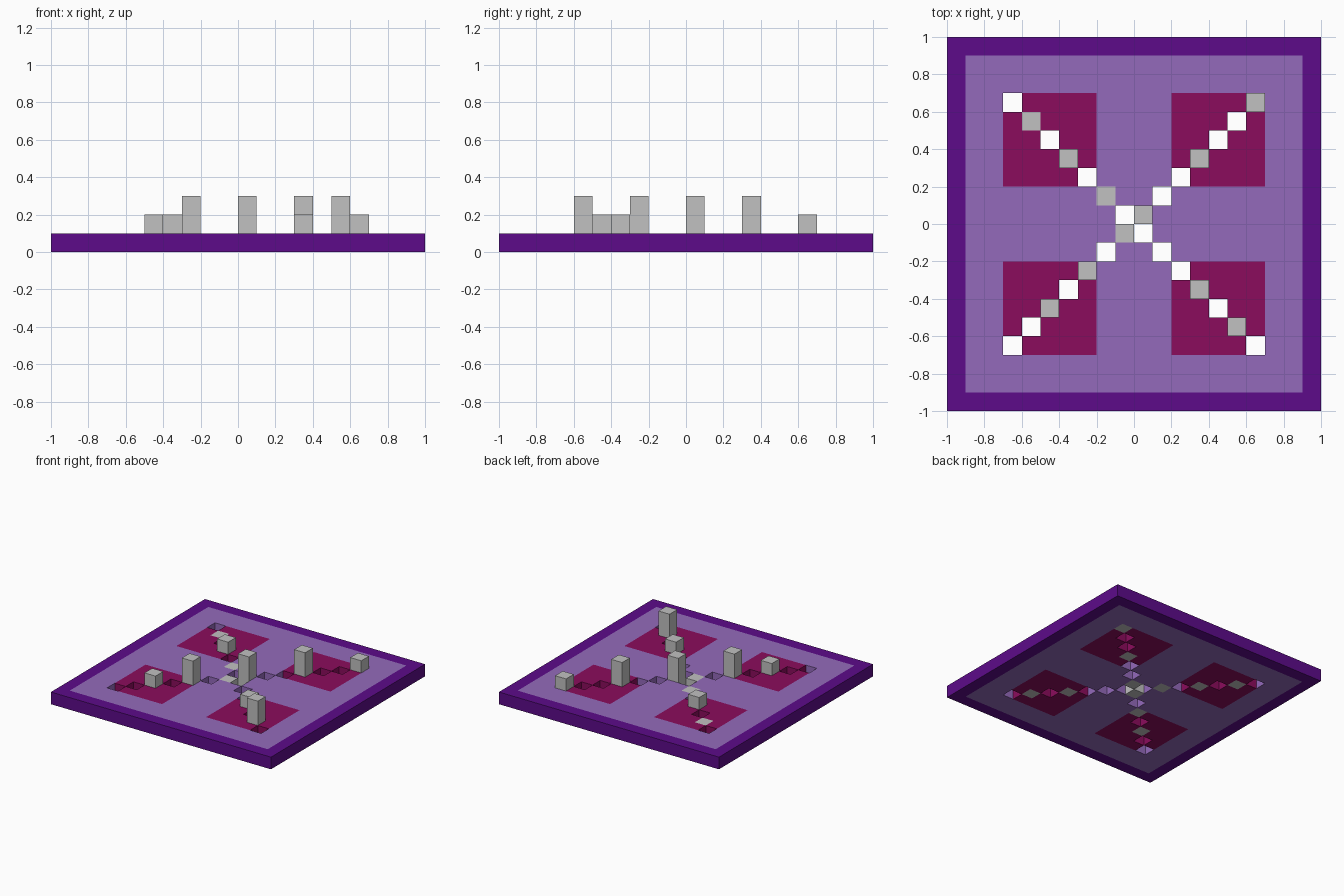
import bpy, bmesh
from mathutils import Vector

if "Cube" in bpy.data.objects:
    bpy.data.objects.remove(bpy.data.objects["Cube"])

U = 0.1   # size of one block
N = 10    # half the board width in blocks


def material(name, rgb):
    lin = [((c / 255 + 0.055) / 1.055) ** 2.4 if c > 10 else c / 255 / 12.92 for c in rgb]
    m = bpy.data.materials.new(name)
    m.diffuse_color = (*lin, 1)
    m.use_nodes = True
    m.node_tree.nodes["Principled BSDF"].inputs["Base Color"].default_value = m.diffuse_color
    return m


purple = material("deep purple", (93, 11, 138))
lilac = material("lilac", (148, 106, 187))
crimson = material("crimson", (139, 12, 93))
grey = material("light grey", (193, 193, 193))

# pillars standing on the diagonals: cell -> height in blocks
pillars = {(-6, 5): 1, (-4, 3): 2, (-2, 1): 1, (0, 0): 3, (-1, -1): 1,
           (6, 6): 2, (3, 3): 3, (-3, -3): 3, (-5, -5): 2, (3, -4): 2, (5, -6): 3}


# sort every board cell into its part; unfilled diagonal cells stay open
parts = {"border": set(), "floor": set(), "square_patches": set(), "pillars": set()}
for i in range(-N, N):
    for j in range(-N, N):
        a, b = abs(i + 0.5), abs(j + 0.5)
        if (i, j) in pillars:
            parts["pillars"] |= {(i, j, k) for k in range(pillars[i, j])}
        elif a == b and a < 7:
            continue
        elif max(a, b) > 9:
            parts["border"].add((i, j, 0))
        elif 2 < a < 7 and 2 < b < 7:
            parts["square_patches"].add((i, j, 0))
        else:
            parts["floor"].add((i, j, 0))
solid = set().union(*parts.values())


def block_part(name, cells, mat):
    """Make one object from the exposed faces of its blocks."""
    bm = bmesh.new()
    for c in sorted(cells):
        centre = Vector(c) + Vector((0.5, 0.5, 0.5))
        for axis in range(3):
            for s in (-1, 1):
                d = Vector((0, 0, 0))
                d[axis] = s
                if tuple(int(v) for v in Vector(c) + d) in solid:
                    continue
                p, q = Vector((0, 0, 0)), Vector((0, 0, 0))
                p[(axis + 1) % 3] = 0.5
                q[(axis + 2) % 3] = 0.5 * s
                mid = centre + d * 0.5
                bm.faces.new([bm.verts.new((mid + v) * U)
                              for v in (-p - q, p - q, p + q, q - p)])
    bmesh.ops.remove_doubles(bm, verts=bm.verts, dist=0.001)
    me = bpy.data.meshes.new(name)
    bm.to_mesh(me)
    bm.free()
    me.materials.append(mat)
    bpy.context.collection.objects.link(bpy.data.objects.new(name, me))


block_part("border", parts["border"], purple)
block_part("floor", parts["floor"], lilac)
block_part("square_patches", parts["square_patches"], crimson)
block_part("pillars", parts["pillars"], grey)
